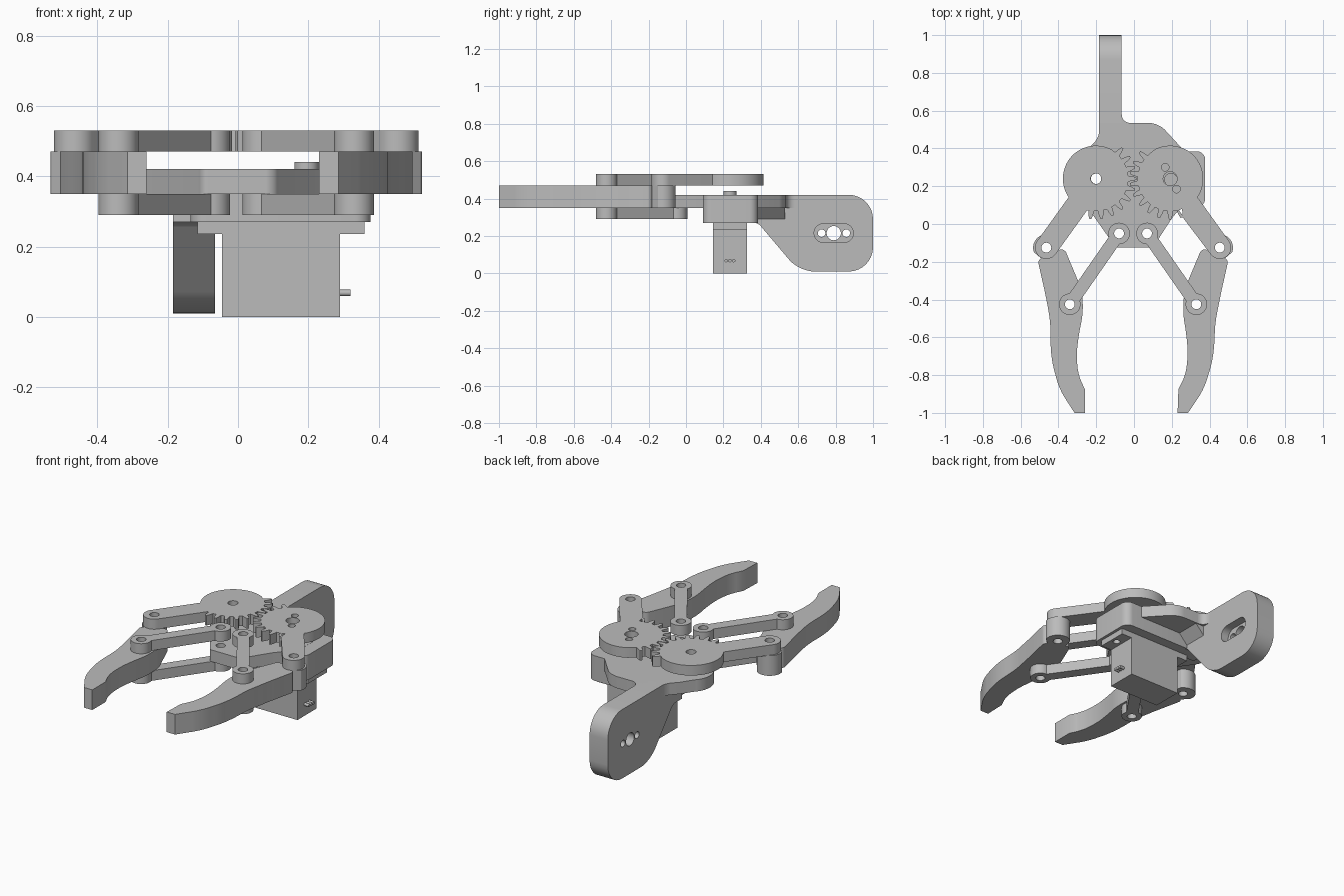
import bpy, bmesh, math
from mathutils import Matrix, Vector

if "Cube" in bpy.data.objects:
    bpy.data.objects.remove(bpy.data.objects["Cube"])

grey = bpy.data.materials.new("plain_grey")
grey.use_nodes = True
grey.diffuse_color = (0.5, 0.5, 0.5, 1)
grey.node_tree.nodes["Principled BSDF"].inputs["Base Color"].default_value = (0.5, 0.5, 0.5, 1)

MID = -0.005          # symmetry plane of the linkage
SHAFT = 0.026         # pivot hole radius
TURN = {              # outline plane for each extrusion axis
    "Z": Matrix.Identity(4),
    "X": Matrix(((0, 0, 1, 0), (1, 0, 0, 0), (0, 1, 0, 0), (0, 0, 0, 1))),
    "Y": Matrix(((0, 1, 0, 0), (0, 0, 1, 0), (1, 0, 0, 0), (0, 0, 0, 1))),
}


def arc(c, r, a0, a1, n=24):
    """Points on an arc, angles in degrees."""
    return [(c[0] + r * math.cos(math.radians(a0 + (a1 - a0) * i / n)),
             c[1] + r * math.sin(math.radians(a0 + (a1 - a0) * i / n))) for i in range(n + 1)]


def circle(c, r):
    return arc(c, r, 0, 360, 32)[:-1]


def soften(points, n=8):
    """Round each corner given as (x, y, cut length)."""
    out = []
    for i, p in enumerate(points):
        v = Vector(p[:2])
        t = p[2] if len(p) > 2 else 0
        if not t:
            out.append(tuple(v))
            continue
        a = v + (Vector(points[i - 1][:2]) - v).normalized() * t
        b = v + (Vector(points[(i + 1) % len(points)][:2]) - v).normalized() * t
        c, d = a.lerp(v, 0.55), b.lerp(v, 0.55)
        for k in range(n + 1):
            s = k / n
            q = a * (1 - s)**3 + c * 3 * s * (1 - s)**2 + d * 3 * s * s * (1 - s) + b * s**3
            out.append(tuple(q))
    return out


def plate(name, outline, low, high, holes=(), axis="Z"):
    """Extrude an outline with holes between two levels along an axis."""
    curve = bpy.data.curves.new(name, "CURVE")
    curve.dimensions = "2D"
    curve.fill_mode = "BOTH"
    curve.extrude = (high - low) / 2
    for loop in [outline, *holes]:
        spline = curve.splines.new("POLY")
        spline.points.add(len(loop) - 1)
        for point, (x, y) in zip(spline.points, loop):
            point.co = (x, y, 0, 1)
        spline.use_cyclic_u = True
    temp = bpy.data.objects.new(name + "_outline", curve)
    bpy.context.collection.objects.link(temp)
    graph = bpy.context.evaluated_depsgraph_get()
    mesh = bpy.data.meshes.new_from_object(temp.evaluated_get(graph))
    bpy.data.objects.remove(temp)
    bpy.data.curves.remove(curve)
    bm = bmesh.new()
    bm.from_mesh(mesh)
    bmesh.ops.remove_doubles(bm, verts=bm.verts, dist=0.0002)
    bm.transform(TURN[axis] @ Matrix.Translation((0, 0, (low + high) / 2)))
    bmesh.ops.recalc_face_normals(bm, faces=bm.faces)
    bm.to_mesh(mesh)
    bm.free()
    mesh.materials.clear()
    mesh.materials.append(grey)
    mesh.name = name
    obj = bpy.data.objects.new(name, mesh)
    bpy.context.collection.objects.link(obj)
    bpy.ops.object.select_all(action="DESELECT")
    obj.select_set(True)
    bpy.context.view_layer.objects.active = obj
    bpy.ops.object.shade_smooth_by_angle(angle=math.radians(30))
    return obj


def rect(x0, y0, x1, y1, t=0):
    return soften([(x0, y0, t), (x1, y0, t), (x1, y1, t), (x0, y1, t)])


def link_outline(p, q, r, w):
    """Two round ends joined by a straight bar."""
    a = math.degrees(math.atan2(q[1] - p[1], q[0] - p[0]))
    b = math.degrees(math.asin(w / r))
    return arc(p, r, a + b, a + 360 - b) + arc(q, r, a - 180 + b, a + 180 - b)


def gear_outline(c, pivot, phase):
    """Disc with teeth on its inner side and an arm out to the finger pivot."""
    root, tip, rim, w, teeth = 0.172, 0.215, 0.175, 0.06, 22
    a = math.degrees(math.atan2(pivot[1] - c[1], pivot[0] - c[0]))
    b = math.degrees(math.asin(w / rim))
    pitch = 360 / teeth
    pts = arc(pivot, w, a - 90, a + 90)
    pts += arc(c, rim, a + b, 118)
    for i in range(-3, 7):
        mid = 180 + (i + phase) * pitch
        for off, r in ((-0.3, root), (-0.21, 0.195), (-0.1, tip), (0.1, tip), (0.21, 0.195), (0.3, root)):
            pts += arc(c, r, mid + off * pitch, 0, 1)[:1]
    return pts + arc(c, rim, 360 + a - b - 4, 360 + a - b, 3)


def side_of(points, s):
    return [(MID + s * x, y) for x, y in points]


# Linkage, worked out for one side and mirrored
gear_c, outer, lower, inner = (0.1965, 0.24), (0.459, -0.125), (0.335, -0.425), (0.074, -0.05)
finger = arc(outer, 0.07, -20, 140) + soften([
    (0.365, -0.125, 0.03), (0.275, -0.34, 0.03), (0.265, -0.42, 0.03), (0.268, -0.49, 0.03),
    (0.287, -0.585, 0.04), (0.3, -0.69, 0.05), (0.29, -0.8, 0.04), (0.255, -0.875),
    (0.255, -1), (0.31, -1), (0.39, -0.875, 0.05), (0.427, -0.74, 0.04),
    (0.437, -0.65, 0.04), (0.437, -0.52, 0.05), (0.46, -0.39, 0.05), (0.505, -0.19, 0.02)])

for s, side in ((-1, "right"), (1, "left")):
    pin_holes = [side_of(circle(p, SHAFT), s) for p in (outer, lower)]
    # the left finger is swung slightly further inwards
    lean = 0.025 if s > 0 else 0
    shape = [(x - lean * max(0, -y - 0.45) * 1.4, y) for x, y in finger]
    plate(side + "_finger", side_of(shape, s), 0.35, 0.47, pin_holes)
    bar = side_of(link_outline(inner, lower, 0.057, 0.034), s)
    ends = [side_of(circle(p, SHAFT), s) for p in (inner, lower)]
    plate(side + "_upper_link", bar, 0.47, 0.53, ends)
    plate(side + "_lower_link", bar, 0.29, 0.35, ends)
    if s > 0:     # driven gear with drive screw holes
        bores = [circle(gear_c, 0.037), circle((0.17, 0.3), 0.02), circle((0.23, 0.185), 0.02)]
    else:
        bores = [circle(gear_c, 0.028)]
    bores.append(circle(outer, SHAFT))
    plate(side + "_gear_arm", side_of(gear_outline(gear_c, outer, 0.5 if s > 0 else 0), s),
          0.47, 0.53, [side_of(h, s) for h in bores])

# Base plate
left_pivot = (-0.2, 0.24)
base = soften([(-0.105, -0.125, 0.02), (0.1, -0.125, 0.02), (0.2, 0.03), (0.3, 0.15), (0.3, 0.35),
               (0.245, 0.41), (0.13, 0.535, 0.05), (-0.065, 0.535, 0.0), (-0.185, 0.535),
               (-0.185, 0.46, 0.03), (-0.24, 0.4)])
base += arc(left_pivot, 0.125, 135, 212)
plate("base_plate", base, 0.35, 0.42,
      [circle(left_pivot, 0.028)] + [side_of(circle(inner, SHAFT), s) for s in (-1, 1)])
plate("corner_fillet", [(-0.066, 0.53), (-0.02, 0.53)] + arc((-0.02, 0.58), 0.045, 270, 180, 8),
      0.35, 0.42)

# Motor mount block under the plate
plate("motor_mount", rect(-0.135, 0.09, 0.377, 0.385, 0.045), 0.27, 0.419)

# Wrist bracket: outer layer with round holes, inner layer with a slot
bracket = soften([(0.3, 0.27), (0.385, 0.27, 0.02), (0.605, 0.01, 0.08), (1, 0.01, 0.13),
                  (1, 0.42, 0.13), (0.3, 0.42)])
wrist = (0.79, 0.215)
plate("wrist_bracket_outer", bracket, -0.185, -0.115,
      [circle(wrist, 0.038), circle((0.725, 0.215), 0.02), circle((0.857, 0.215), 0.02)], "X")
slot = arc((0.735, 0.215), 0.05, 90, 270) + arc((0.845, 0.215), 0.05, -90, 90)
plate("wrist_bracket_inner", bracket, -0.115, -0.065, [slot], "X")
plate("bracket_gusset", [(0.35, -0.066), (0.35, -0.01), (0.29, -0.066)], 0.38, 0.53, (), "Y")

# Motor
plate("motor_body", rect(-0.045, 0.145, 0.29, 0.325), 0, 0.27)
plate("motor_flange", rect(-0.115, 0.145, 0.36, 0.325), 0.235, 0.27,
      [circle((x, 0.235), 0.02) for x in (-0.08, 0.325)])
plate("motor_shaft", circle((0.195, 0.235), 0.035), 0.4, 0.44)
for i in range(3):
    plate("motor_wire_%d" % (i + 1), circle((0.215 + 0.02 * i, 0.068), 0.009), 0.28, 0.32, (), "X")
